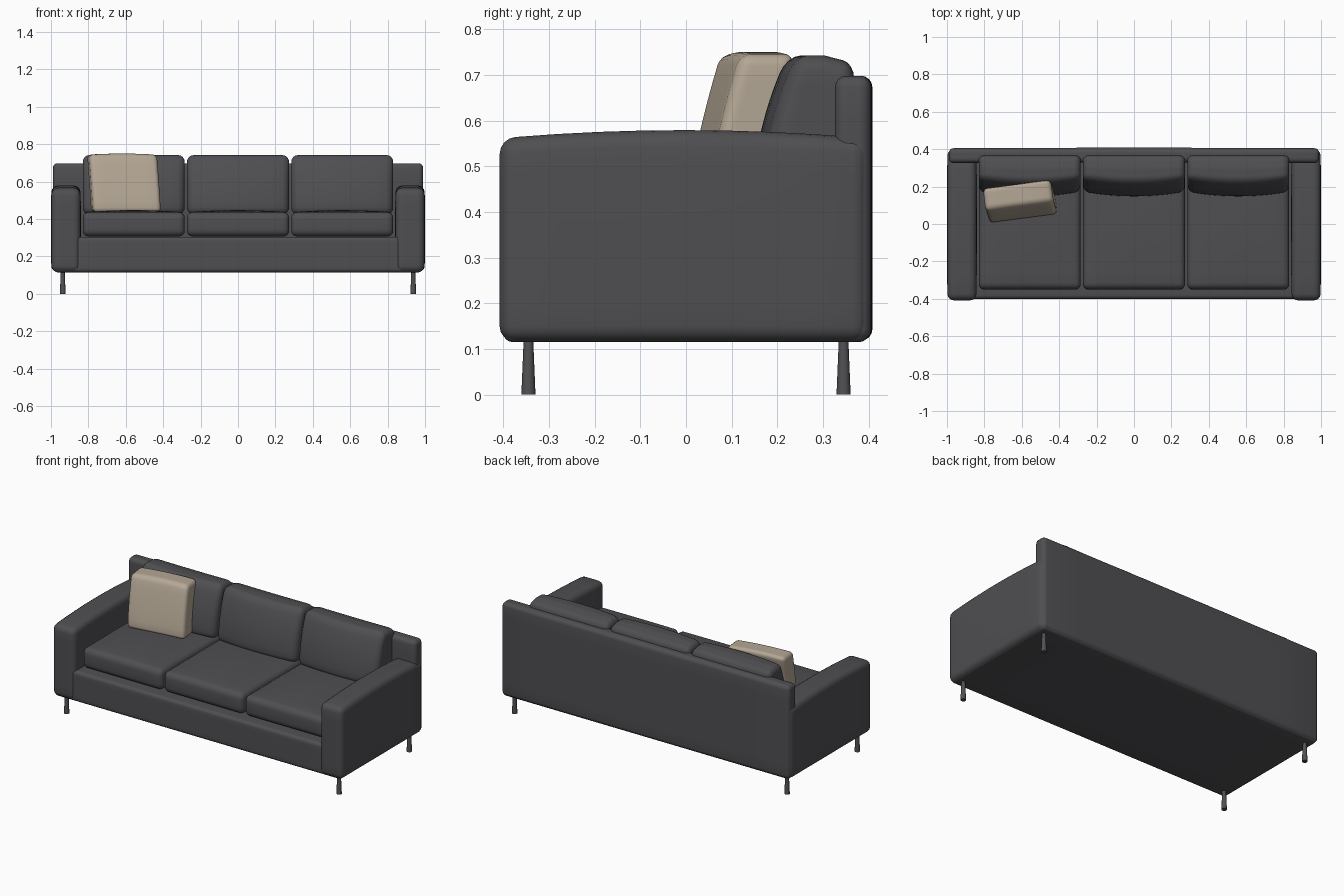
import bpy, bmesh, math
from mathutils import Vector, Matrix

if "Cube" in bpy.data.objects:
    bpy.data.objects.remove(bpy.data.objects["Cube"])


def material(name, rgb):
    m = bpy.data.materials.new(name)
    m.diffuse_color = (*rgb, 1)
    m.use_nodes = True
    m.node_tree.nodes["Principled BSDF"].inputs["Base Color"].default_value = m.diffuse_color
    return m


GREY = material("charcoal fabric", (0.078, 0.077, 0.084))
BEIGE = material("beige fabric", (0.46, 0.39, 0.30))
LEG = material("dark leg", (0.082, 0.081, 0.087))


def finish(bm, name, mat):
    me = bpy.data.meshes.new(name)
    bm.normal_update()
    bm.to_mesh(me)
    bm.free()
    ob = bpy.data.objects.new(name, me)
    bpy.context.collection.objects.link(ob)
    me.materials.append(mat)
    bpy.ops.object.select_all(action='DESELECT')
    ob.select_set(True)
    bpy.context.view_layer.objects.active = ob
    bpy.ops.object.shade_smooth_by_angle(angle=math.radians(40))
    return ob


def soft_box(name, lo, hi, r, mat, shape=None, cuts=8):
    """Rounded box; shape(p, u) moves points, u being the place in the box (-1..1)."""
    lo, hi = Vector(lo), Vector(hi)
    mid, half = (lo + hi) / 2, (hi - lo) / 2
    bm = bmesh.new()
    bmesh.ops.create_cube(bm, size=1)
    for v in bm.verts:
        v.co = Vector([v.co[i] * 2 * half[i] for i in range(3)])
    bmesh.ops.bevel(bm, geom=bm.edges[:], offset=r, segments=4, profile=0.5,
                    affect='EDGES', clamp_overlap=True)
    for axis in range(3):
        no = Vector([float(axis == i) for i in range(3)])
        for k in range(1, cuts):
            span = half[axis] - r
            bmesh.ops.bisect_plane(bm, geom=bm.verts[:] + bm.edges[:] + bm.faces[:],
                                   plane_co=no * span * (2 * k / cuts - 1),
                                   plane_no=no, dist=1e-5)
    for v in bm.verts:
        u = Vector([v.co[i] / half[i] for i in range(3)])
        p = v.co + mid
        v.co = shape(p, u) if shape else p
    return finish(bm, name, mat)


def arch(t):
    return 1 - t * t


# Frame: base, backrest and two arms
soft_box("base", (-0.985, -0.40, 0.115), (0.985, 0.40, 0.305), 0.02, GREY)
soft_box("backrest", (-0.99, 0.326, 0.118), (0.99, 0.405, 0.698), 0.025, GREY,
         lambda p, u: p + Vector((0, 0.003 * arch(u.x), 0)))


def arm_shape(p, u):
    # gently crowned top and bulging outer sides
    top = max(u.z, 0)
    return p + Vector((u.x * 0.004 * arch(u.y) * arch(u.z), 0,
                       0.018 * top * arch(u.y) - 0.004 * min(u.z, 0)))


for side, s in (("left", -1), ("right", 1)):
    x = sorted((s * 0.843, s * 0.997))
    soft_box(side + "_arm", (x[0], -0.408, 0.112), (x[1], 0.400, 0.561), 0.034, GREY, arm_shape)


# Cushions
def seat_shape(p, u):
    k = arch(u.x) * arch(u.y)
    return p + Vector((0, -0.006 * arch(u.z) * (u.y < 0) * -u.y,
                       (0.012 if u.z > 0 else 0.0) * u.z * k))


def back_shape(p, u):
    # front leans backward in a curve and swells in the middle
    h = (u.z + 1) / 2
    front = (1 - u.y) / 2
    p = p + Vector((0, front * (0.075 * h * h - 0.025 * arch(u.x)), 0))
    p.z -= 0.016 * max(u.z, 0) * max(u.y, 0)
    return p


for name, x0, x1 in (("left", -0.83, -0.285), ("middle", -0.273, 0.273), ("right", 0.285, 0.83)):
    soft_box(name + "_seat_cushion", (x0, -0.345, 0.307), (x1, 0.30, 0.436), 0.03, GREY, seat_shape)
    soft_box(name + "_back_cushion", (x0, 0.172, 0.425), (x1, 0.368, 0.742), 0.036, GREY, back_shape)

# Throw pillow, turned a little and leaning back
turn = Matrix.Rotation(math.radians(7.5), 3, 'Z')


def pillow_shape(p, u):
    h = (u.z + 1) / 2
    p = p + Vector((-0.012 * (1 - h) * -1 - 0.006, 0.07 * h ** 1.4, 0))
    p.z += 0.006 * max(u.z, 0) * arch(u.x)
    return turn @ p + Vector((-0.605, 0.088, 0))


soft_box("throw_pillow", (-0.183, -0.060, 0.436), (0.183, 0.062, 0.744), 0.024, BEIGE, pillow_shape)

# Tapered legs
for sx, nx in ((-1, "left"), (1, "right")):
    for sy, ny in ((-1, "front"), (1, "back")):
        bm = bmesh.new()
        bmesh.ops.create_cone(bm, cap_ends=True, segments=20, radius1=0.0155, radius2=0.0105,
                              depth=0.12, matrix=Matrix.Translation((sx * 0.937, sy * 0.345, 0.06)))
        finish(bm, f"{ny}_{nx}_leg", LEG)
